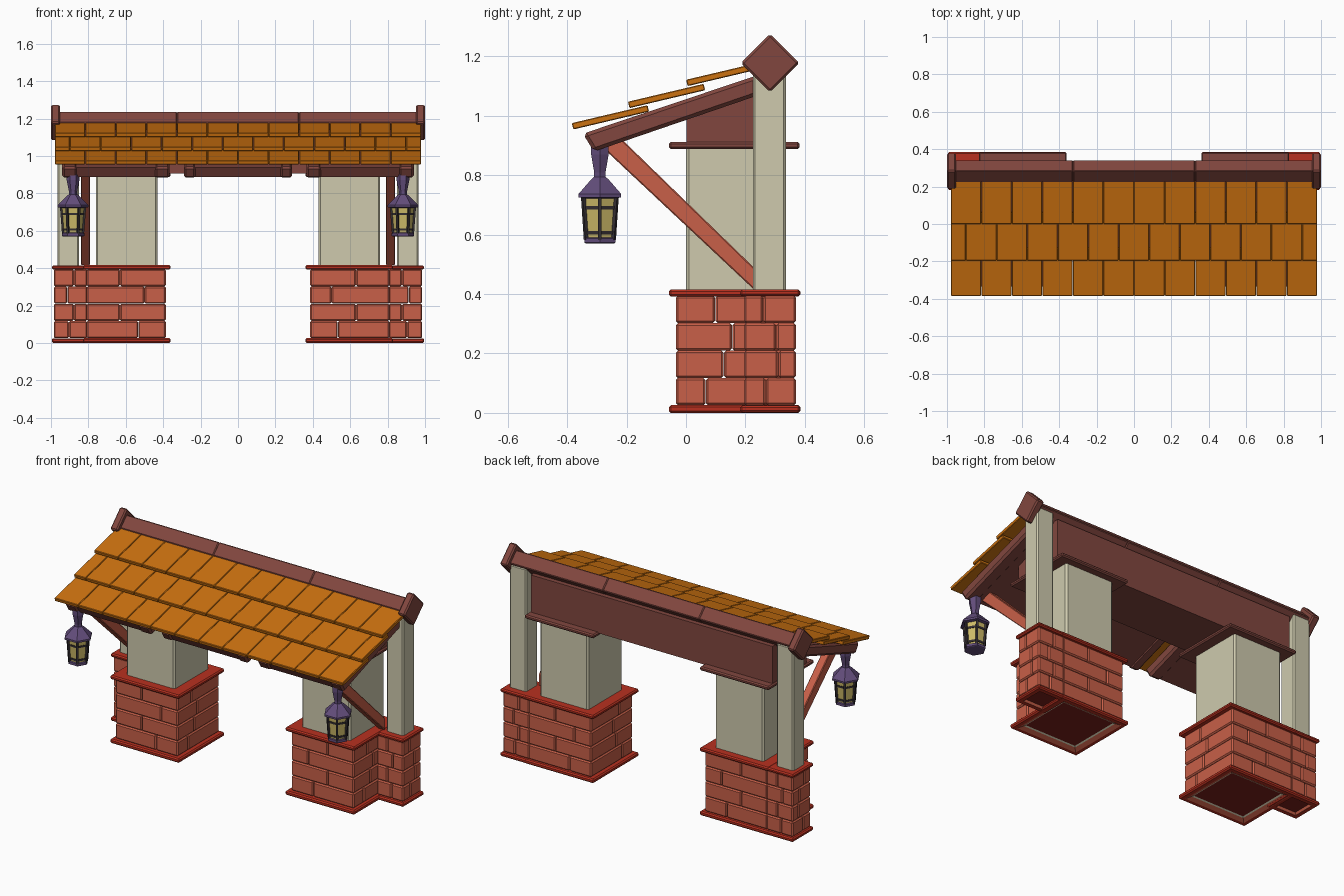
import bpy, bmesh, math
from mathutils import Vector, Matrix

if "Cube" in bpy.data.objects:
    bpy.data.objects.remove(bpy.data.objects["Cube"])


def mat(name, r, g, b):
    m = bpy.data.materials.new(name)
    m.diffuse_color = (r, g, b, 1)
    m.use_nodes = True
    m.node_tree.nodes["Principled BSDF"].inputs["Base Color"].default_value = m.diffuse_color
    return m


TILE = mat("orange tile", 0.60, 0.165, 0.005)
CREAM = mat("cream plaster", 0.62, 0.59, 0.42)
BRICK = mat("salmon brick", 0.58, 0.115, 0.065)
RED = mat("red trim", 0.48, 0.03, 0.014)
BROWN = mat("brown wood", 0.22, 0.062, 0.049)
MAROON = mat("dark maroon", 0.20, 0.015, 0.011)
PURPLE = mat("purple metal", 0.125, 0.075, 0.20)
DARK = mat("dark frame", 0.035, 0.028, 0.032)
GLASS = mat("yellow glass", 0.62, 0.50, 0.14)


def finish(bm, name, mats, bevel=0.0):
    if bevel:
        bmesh.ops.bevel(bm, geom=bm.edges[:], offset=bevel, segments=1, affect='EDGES')
    bmesh.ops.recalc_face_normals(bm, faces=bm.faces[:])
    me = bpy.data.meshes.new(name)
    bm.to_mesh(me)
    bm.free()
    for m in (mats if isinstance(mats, list) else [mats]):
        me.materials.append(m)
    ob = bpy.data.objects.new(name, me)
    bpy.context.collection.objects.link(ob)
    return ob


def add_box(bm, x, y, z, rot=None):
    """Box from (min, max) ranges, optionally rotated about its centre."""
    c = Vector([(a + b) / 2 for a, b in (x, y, z)])
    d = [abs(b - a) for a, b in (x, y, z)]
    m = Matrix.Translation(c) @ (rot or Matrix()) @ Matrix.Diagonal((*d, 1))
    bmesh.ops.create_cube(bm, size=1, matrix=m)


def box(name, x, y, z, m, bevel=0.0, rot=None):
    bm = bmesh.new()
    add_box(bm, x, y, z, rot)
    return finish(bm, name, m, bevel)


def add_prism(bm, x, profile):
    """Extrude a (y, z) profile across the x range."""
    f = bm.faces.new([bm.verts.new((x[0], y, z)) for y, z in profile])
    new = bmesh.ops.extrude_face_region(bm, geom=[f])["geom"]
    bmesh.ops.translate(bm, vec=(x[1] - x[0], 0, 0),
                        verts=[v for v in new if isinstance(v, bmesh.types.BMVert)])


def hexloft(name, cx, cy, rings, m):
    """Six-sided stack of (radius, z) rings."""
    bm = bmesh.new()
    loops = [[bm.verts.new((cx + r * math.cos(k * math.pi / 3), cy + r * math.sin(k * math.pi / 3), z))
              for k in range(6)] for r, z in rings]
    for a, b in zip(loops, loops[1:]):
        for k in range(6):
            bm.faces.new((a[k], a[(k + 1) % 6], b[(k + 1) % 6], b[k]))
    bm.faces.new(loops[0])
    bm.faces.new(loops[-1])
    return finish(bm, name, m)


def base_cap(name, x, y, z, frame):
    """Bottom trim with a recessed, framed underside."""
    bm = bmesh.new()
    add_box(bm, x, y, z)
    bmesh.ops.bevel(bm, geom=bm.edges[:], offset=0.007, segments=1, affect='EDGES')
    f = min(bm.faces, key=lambda p: p.calc_center_median().z)
    steps = [(0.03, 0, 1), (0.035, -0.012, 2), (0.012, -0.004, 3)] if frame else \
            [(0.035, 0, 1), (0.01, -0.014, 3)]
    for t, d, i in steps:
        bmesh.ops.inset_region(bm, faces=[f], thickness=t, depth=d)
        f.material_index = i
    return finish(bm, name, [RED, BRICK, CREAM, MAROON])


def bricks(name, x, y, splits):
    """Four courses, each cut into 2 x 2 blocks at the given fractions."""
    bm = bmesh.new()
    for i, (fx, fy) in enumerate(splits):
        z0 = 0.025 + i * 0.0925
        xs = [x[0], x[0] + (x[1] - x[0]) * fx, x[1]]
        ys = [y[0], y[0] + (y[1] - y[0]) * fy, y[1]]
        for a in range(2):
            for b in range(2):
                add_box(bm, (xs[a] + 0.0005, xs[a + 1] - 0.0005), (ys[b] + 0.0005, ys[b + 1] - 0.0005),
                        (z0 + 0.0005, z0 + 0.092))
    return finish(bm, name, BRICK, 0.007)


MAIN = [(0.65, 0.25), (0.42, 0.40), (0.73, 0.47), (0.42, 0.33)]
SMALL = [(0.45, 0.42), (0.60, 0.66), (0.40, 0.62), (0.60, 0.37)]

# Piers, posts, braces and lanterns, one set per side
for s, side in ((-1, "left"), (1, "right")):
    def X(a, b):
        return (a, b) if s > 0 else (-b, -a)

    bricks("main_bricks_" + side, X(0.385, 0.81), (-0.035, 0.37),
           [(f if s < 0 else 1 - f, g) for f, g in MAIN])
    bricks("corner_bricks_" + side, X(0.805, 0.985), (0.195, 0.371),
           [(f if s < 0 else 1 - f, g) for f, g in SMALL])
    base_cap("main_base_trim_" + side, X(0.36, 0.83), (-0.058, 0.385), (0.0, 0.026), True)
    base_cap("corner_base_trim_" + side, X(0.785, 0.995), (0.182, 0.384), (0.0005, 0.025), False)
    box("main_top_trim_" + side, X(0.36, 0.83), (-0.058, 0.385), (0.392, 0.416), RED, 0.007)
    box("corner_top_trim_" + side, X(0.785, 0.995), (0.182, 0.384), (0.393, 0.415), RED, 0.007)
    box("pillar_" + side, X(0.43, 0.76), (0.0, 0.335), (0.40, 0.90), CREAM, 0.01)
    box("pillar_plate_" + side, X(0.36, 0.83), (-0.058, 0.383), (0.888, 0.912), BROWN, 0.007)
    box("post_" + side, X(0.85, 0.965), (0.225, 0.337), (0.40, 1.17), CREAM, 0.008)

    bm = bmesh.new()
    add_prism(bm, X(0.79, 0.84), [(0.23, 0.488), (0.23, 0.414), (-0.29, 0.902), (-0.22, 0.925)])
    finish(bm, "brace_" + side, BRICK, 0.004)

    # Hanging lantern
    cx, cy = s * 0.882, -0.29
    hexloft("lantern_stem_" + side, cx, cy, [(0.022, 0.775), (0.022, 0.81), (0.034, 0.87), (0.034, 0.90)], PURPLE)
    hexloft("lantern_roof_" + side, cx, cy,
            [(0.06, 0.722), (0.083, 0.726), (0.083, 0.737), (0.035, 0.785), (0.022, 0.795)], PURPLE)
    hexloft("lantern_glass_" + side, cx, cy, [(0.051, 0.58), (0.062, 0.725)], GLASS)
    hexloft("lantern_foot_" + side, cx, cy, [(0.054, 0.57), (0.06, 0.573), (0.06, 0.588), (0.054, 0.591)], PURPLE)
    for i, (r, z) in enumerate(((0.057, 0.606), (0.063, 0.69))):
        hexloft("lantern_band_%s_%d" % (side, i), cx, cy, [(r - 0.0005, z - 0.006), (r + 0.0005, z + 0.006)], DARK)
    bm = bmesh.new()
    for k in range(6):
        c = Vector((math.cos(k * math.pi / 3), math.sin(k * math.pi / 3), 0))
        a, b = Vector((cx, cy, 0.582)) + c * 0.053, Vector((cx, cy, 0.728)) + c * 0.064
        rot = (b - a).to_track_quat('Z', 'Y').to_matrix().to_4x4()
        bmesh.ops.create_cube(bm, size=1, matrix=Matrix.Translation((a + b) / 2) @ rot
                              @ Matrix.Diagonal((0.012, 0.012, (b - a).length, 1)))
    finish(bm, "lantern_bars_" + side, DARK)

# Lintel beam under the roof
bm = bmesh.new()
add_prism(bm, (-0.82, 0.82), [(0.001, 0.905), (0.334, 0.905), (0.334, 1.14), (0.26, 1.14), (0.001, 1.045)])
finish(bm, "lintel_beam", BROWN)

# Roof panels, each edged by two rafters
for name, x0, x1, w in (("left", -0.94, -0.365, 0.08), ("middle", -0.29, 0.29, 0.065), ("right", 0.365, 0.94, 0.08)):
    bm = bmesh.new()
    for a in (x0, x1 - w):
        add_prism(bm, (a, a + w), [(-0.347, 0.94), (-0.31, 0.88), (0.28, 1.082), (0.28, 1.15)])
    finish(bm, "rafters_" + name, BROWN, 0.012)
    bm = bmesh.new()
    add_prism(bm, (x0 + w / 2, x1 - w / 2), [(-0.335, 0.938), (-0.303, 0.888), (0.28, 1.087), (0.28, 1.146)])
    finish(bm, "roof_panel_" + name, BROWN)

# Three overlapping rows of roof tiles; the middle row is shifted half a tile
W = 1.96 / 12
for row, (y0, z0, length) in enumerate(((-0.382, 0.954, 0.262), (-0.193, 1.026, 0.262), (0.003, 1.100, 0.262))):
    cuts = [-0.98 + W * k for k in range(13)]
    if row == 1:
        cuts = [-0.98] + [c + W / 2 for c in cuts[:-1]] + [0.98]
    ang = math.atan(0.236)
    d = Vector((0, math.cos(ang), math.sin(ang)))
    c = Vector((0, y0, z0)) + d * length / 2 + Vector((0, 0, 0.011))
    bm = bmesh.new()
    for a, b in zip(cuts, cuts[1:]):
        add_box(bm, (a + 0.001, b - 0.001), (c.y - length / 2, c.y + length / 2),
                (c.z - 0.011, c.z + 0.011), Matrix.Rotation(ang, 4, 'X'))
    finish(bm, "tile_row_%d" % (row + 1), TILE, 0.003)

# Ridge: three square beams set on edge with larger end caps
TURN = Matrix.Rotation(math.pi / 4, 4, 'X')
RY, RZ = 0.283, 1.178
for i in range(3):
    x = -0.98 + i * 1.96 / 3
    box("ridge_beam_%d" % (i + 1), (x, x + 1.96 / 3), (RY - 0.043, RY + 0.043), (RZ - 0.043, RZ + 0.043),
        BROWN, 0.005, TURN)
for s, side in ((-1, "left"), (1, "right")):
    box("ridge_cap_" + side, (s * 0.976 - 0.024, s * 0.976 + 0.024), (RY - 0.07, RY + 0.07),
        (RZ - 0.07, RZ + 0.07), BROWN, 0.008, TURN)
